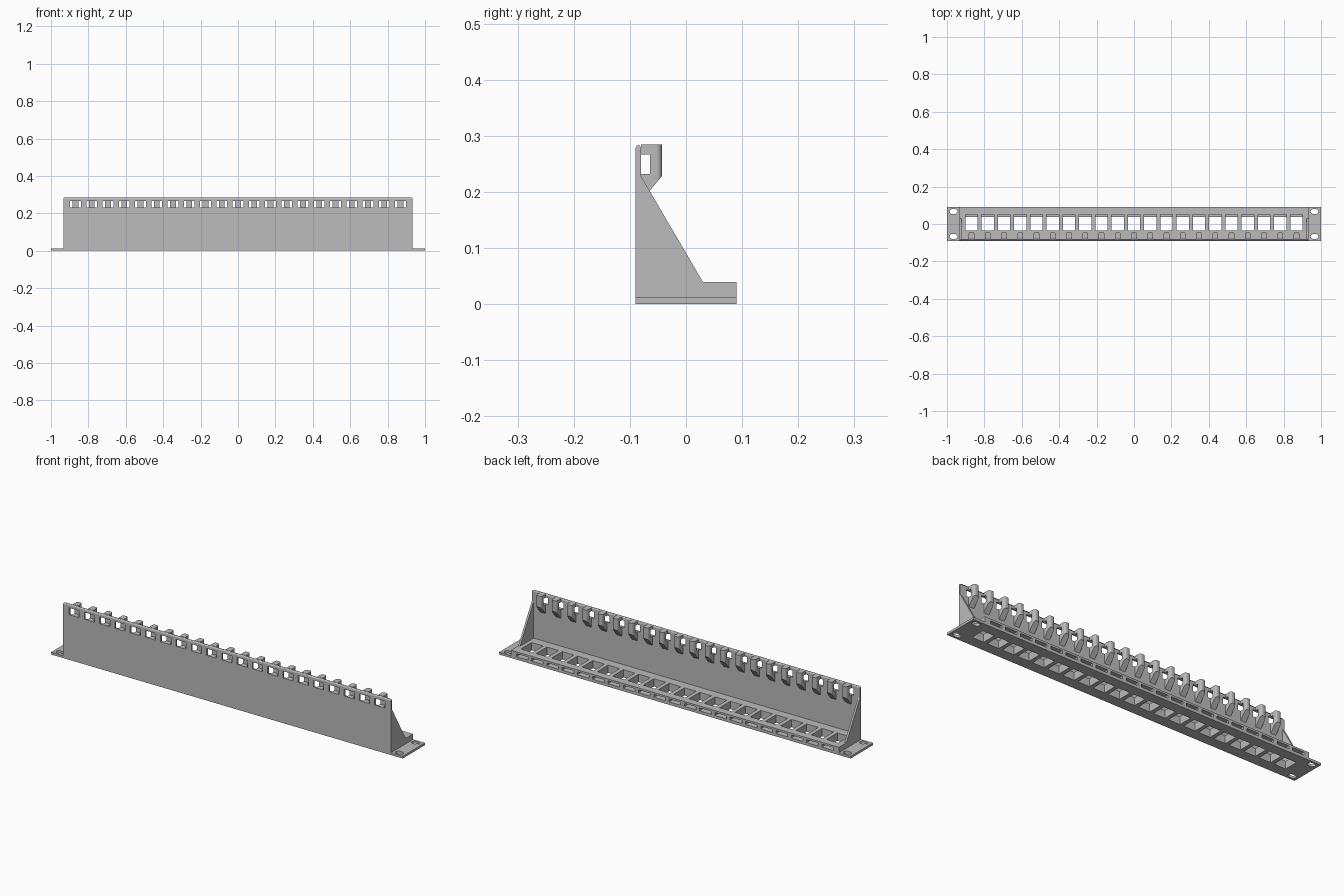
import bpy, bmesh, math

if "Cube" in bpy.data.objects:
    bpy.data.objects.remove(bpy.data.objects["Cube"])

PORTS = 21
PITCH = 0.0869
PORT_X = [(i - (PORTS - 1) / 2) * PITCH for i in range(PORTS)]
HALF = 0.933          # half width of the body

grey = bpy.data.materials.new("light grey plastic")
grey.diffuse_color = (0.5, 0.5, 0.5, 1)
grey.use_nodes = True
grey.node_tree.nodes["Principled BSDF"].inputs["Base Color"].default_value = grey.diffuse_color


def prism(bm, pts, axis, a, b):
    """Extrude a closed outline along x (points are y, z) or z (points are x, y)."""
    def co(p, t):
        return (t, p[0], p[1]) if axis == 'x' else (p[0], p[1], t)
    lo = [bm.verts.new(co(p, a)) for p in pts]
    hi = [bm.verts.new(co(p, b)) for p in pts]
    faces = [bm.faces.new(lo), bm.faces.new(hi)]
    n = len(pts)
    for i in range(n):
        j = (i + 1) % n
        faces.append(bm.faces.new((lo[i], lo[j], hi[j], hi[i])))
    bmesh.ops.recalc_face_normals(bm, faces=faces)


def finish(bm, name):
    me = bpy.data.meshes.new(name)
    bm.to_mesh(me)
    bm.free()
    ob = bpy.data.objects.new(name, me)
    me.materials.append(grey)
    bpy.context.collection.objects.link(ob)
    return ob


def cut(ob, cutter):
    mod = ob.modifiers.new("openings", 'BOOLEAN')
    mod.operation = 'DIFFERENCE'
    mod.solver = 'EXACT'
    mod.object = cutter
    bpy.context.view_layer.objects.active = ob
    bpy.ops.object.modifier_apply(modifier=mod.name)
    bpy.data.objects.remove(cutter)


def smooth(ob):
    bpy.ops.object.select_all(action='DESELECT')
    ob.select_set(True)
    bpy.context.view_layer.objects.active = ob
    bpy.ops.object.shade_smooth_by_angle(angle=math.radians(35))


# Panel: L-shaped section with rounded upper wall corners
bm = bmesh.new()
prism(bm, [(-.09, 0), (.09, 0), (.09, .04), (-.08, .04), (-.08, .285), (-.09, .285)],
      'x', -HALF, HALF)
corners = [e for e in bm.edges
           if all(v.co.z > .28 and abs(v.co.x) > .9 for v in e.verts)]
bmesh.ops.bevel(bm, geom=corners, offset=.008, segments=4, affect='EDGES', profile=.5)
panel = finish(bm, "panel")

# Port openings with a latch slot through the back, and tie windows in the wall
bm = bmesh.new()
port = [(-.035, -.01), (.038, -.01), (.038, .015), (.1, .015),
        (.1, .03), (.052, .03), (.052, .05), (-.035, .05)]
window = [(-.1, .232), (-.07, .232), (-.07, .267), (-.1, .267)]
for x in PORT_X:
    prism(bm, port, 'x', x - .033, x + .033)
    prism(bm, window, 'x', x - .029, x + .029)
cut(panel, finish(bm, "opening_cutter"))

# Triangular end gussets
for name, s in (("left_gusset", -1), ("right_gusset", 1)):
    bm = bmesh.new()
    prism(bm, [(-.08, .04), (.03, .04), (-.08, .228)], 'x', s * (HALF - .01), s * HALF)
    finish(bm, name)

# Mounting ears with slotted screw holes
for name, s in (("left_ear", -1), ("right_ear", 1)):
    bm = bmesh.new()
    prism(bm, [(s * HALF, -.09), (s, -.09), (s, .09), (s * HALF, .09)], 'z', 0, .012)
    ear = finish(bm, name)
    bm = bmesh.new()
    r = .0135
    for y in (-.066, .066):
        slot = []
        for side, start in ((1, -90), (-1, 90)):
            for k in range(9):
                a = math.radians(start + k * 22.5)
                slot.append((s * .965 + side * .007 + r * math.cos(a), y + r * math.sin(a)))
        prism(bm, slot, 'z', -.01, .03)
    cut(ear, finish(bm, "slot_cutter"))
    smooth(ear)

# Cable tie hooks behind the wall: C-shaped section, rounded rear edges
bm = bmesh.new()
hook = [(-.08, .285), (-.043, .285), (-.043, .228), (-.08, .184),
        (-.08, .232), (-.064, .232), (-.064, .267), (-.08, .267)]
for x in PORT_X:
    prism(bm, hook, 'x', x - .015, x + .015)
rear = [e for e in bm.edges
        if all(v.co.y > -.05 for v in e.verts)
        and abs(e.verts[0].co.z - e.verts[1].co.z) > .03]
bmesh.ops.bevel(bm, geom=rear, offset=.01, segments=4, affect='EDGES', profile=.5)
smooth(finish(bm, "cable_tie_hooks"))
